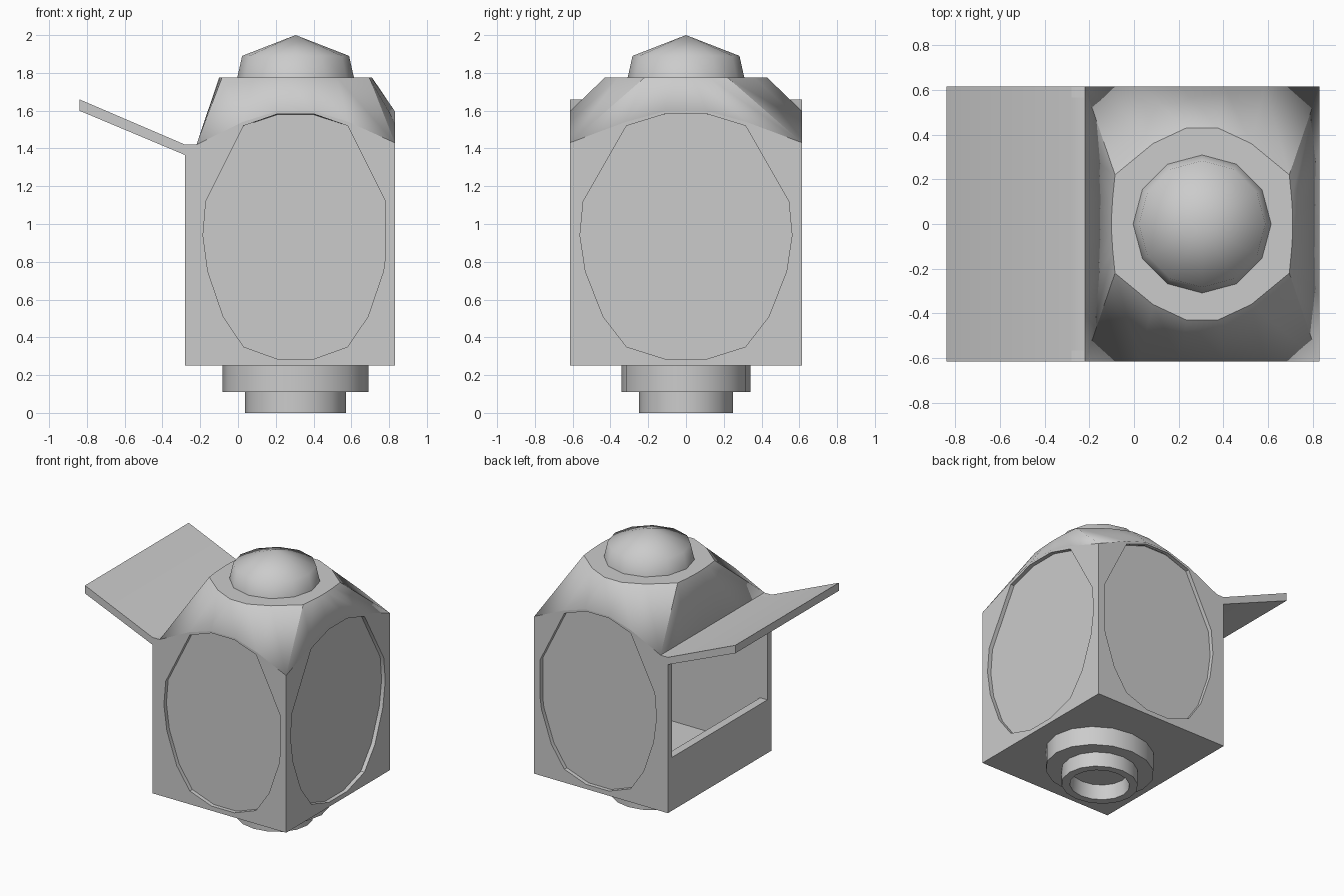
import bpy, bmesh, math

if "Cube" in bpy.data.objects:
    bpy.data.objects.remove(bpy.data.objects["Cube"])

CX = 0.305          # centre axis of roof, dome and base
HY = 0.615          # half depth of the body


def finish(obj, angle):
    bpy.ops.object.select_all(action='DESELECT')
    obj.select_set(True)
    bpy.context.view_layer.objects.active = obj
    bpy.ops.object.shade_smooth_by_angle(angle=math.radians(angle))
    return obj


def mesh_object(name, bm, angle):
    bmesh.ops.recalc_face_normals(bm, faces=bm.faces[:])
    me = bpy.data.meshes.new(name)
    bm.to_mesh(me)
    bm.free()
    obj = bpy.data.objects.new(name, me)
    bpy.context.collection.objects.link(obj)
    return finish(obj, angle)


def plate(name, loops, thickness, loc, turn=0):
    """Upright plate from outline loops (extra loops become holes)."""
    cu = bpy.data.curves.new(name, 'CURVE')
    cu.dimensions, cu.fill_mode, cu.extrude = '2D', 'BOTH', thickness / 2
    for pts in loops:
        sp = cu.splines.new('POLY')
        sp.points.add(len(pts) - 1)
        for p, (x, z) in zip(sp.points, pts):
            p.co = (x, z, 0, 1)
        sp.use_cyclic_u = True
    obj = bpy.data.objects.new(name, cu)
    obj.location = loc
    obj.rotation_euler = (math.pi / 2, 0, turn)
    bpy.context.collection.objects.link(obj)
    bpy.ops.object.select_all(action='DESELECT')
    obj.select_set(True)
    bpy.context.view_layer.objects.active = obj
    bpy.ops.object.convert(target='MESH')
    return finish(bpy.context.object, 30)


def lathe(name, profile, sides, angle, sy=1.0):
    """Revolve (radius, z) points around the centre axis."""
    bm = bmesh.new()
    rings = []
    for r, z in profile:
        n = sides if r > 0 else 1
        rings.append([bm.verts.new((CX + r * math.sin(2 * math.pi * i / sides),
                                    sy * r * math.cos(2 * math.pi * i / sides), z))
                      for i in range(n)])
    for a, b in zip(rings, rings[1:]):
        for i in range(sides):
            j = (i + 1) % sides
            quad = [a[i % len(a)], a[j % len(a)], b[j % len(b)], b[i % len(b)]]
            bm.faces.new(list(dict.fromkeys(quad)))
    return mesh_object(name, bm, angle)


# Oval window outline: right half, mirrored to the left
half = [(0.095, 1.583), (0.275, 1.52), (0.475, 1.12), (0.49, 0.94), (0.465, 0.75),
        (0.383, 0.51), (0.275, 0.35), (0.095, 0.285)]


def oval(cx, k):
    return ([(cx + k * x, z) for x, z in half]
            + [(cx - k * x, z) for x, z in reversed(half)])


# Walls with arched tops and recessed oval panes
long_wall = [(-0.28, 0.25), (0.83, 0.25), (0.83, 1.43), (0.585, 1.54), (0.405, 1.597),
             (0.205, 1.597), (0.025, 1.54), (-0.22, 1.42), (-0.28, 1.42)]
end_wall = [(-HY, 0.25), (HY, 0.25), (HY, 1.43), (0.32, 1.54), (0.11, 1.597),
            (-0.11, 1.597), (-0.32, 1.54), (-HY, 1.43)]
for name, s in (("front", -1), ("back", 1)):
    plate(name + "_wall", [long_wall, oval(CX, 1)], 0.05, (0, s * (HY - 0.025), 0))
    plate(name + "_pane", [oval(CX, 1.005)], 0.02, (0, s * (HY - 0.04), 0))
plate("right_wall", [end_wall, oval(0, 1.145)], 0.05, (0.805, 0, 0), math.pi / 2)
plate("right_pane", [oval(0, 1.15)], 0.02, (0.79, 0, 0), math.pi / 2)

# Floor and the low sill of the open side
plate("floor", [[(-0.28, 0.25), (0.82, 0.25), (0.82, 0.28), (-0.22, 0.28),
                 (-0.22, 0.65), (-0.28, 0.65)]], 2 * HY - 0.002, (0, 0, 0))

# Raised flap with its lintel
plate("flap", [[(-0.84, 1.60), (-0.28, 1.365), (-0.22, 1.365), (-0.22, 1.42),
                (-0.28, 1.42), (-0.84, 1.66)]], 2 * HY, (0, 0, 0))

# Roof: arched rim drawn in to a round flat top
right = [(HY, 1.43), (0.32, 1.54), (0.11, 1.597), (-0.11, 1.597), (-0.32, 1.54)]
front = [(0.83, 1.43), (0.585, 1.54), (0.405, 1.597), (0.205, 1.597), (0.025, 1.54)]
rim = [(0.83, y, z) for y, z in right] + [(x, -HY, z) for x, z in front]
rim += [(-0.22, -y, 1.42) for y, z in right]
rim += [(-0.22, HY, 1.42)] + [(x, HY, z) for x, z in reversed(front[1:])]
side_r = [(0.39, 0.22), (0.40, 0.12), (0.405, 0.04), (0.405, -0.04), (0.40, -0.12)]
side_f = [(0.39, -0.22), (0.22, -0.36), (0.07, -0.43), (-0.07, -0.43), (-0.22, -0.36)]
top = side_r + side_f
top += [(-x, -y) for x, y in top]
bm = bmesh.new()
lo = [bm.verts.new(p) for p in rim]
hi = [bm.verts.new((CX + x, y, 1.775)) for x, y in top]
for i in range(20):
    j = (i + 1) % 20
    bm.faces.new((lo[i], lo[j], hi[j], hi[i]))
bm.faces.new(hi)
roof = mesh_object("roof", bm, 32)
if roof.data.polygons[-1].normal.z < 0:
    roof.data.flip_normals()
sol = roof.modifiers.new("shell", 'SOLIDIFY')
sol.thickness, sol.offset = 0.025, -1

# Dome on top
lathe("dome", [(0, 1.77), (0.31, 1.77), (0.283, 1.89), (0, 2.0)], 12, 60)

# Stepped collar and hollow socket underneath
lathe("collar", [(0, 0.255), (0.387, 0.255), (0.387, 0.11), (0, 0.11)], 16, 40, 0.885)
lathe("socket", [(0.268, 0.12), (0.268, 0.0), (0.21, 0.0), (0.20, 0.12)], 16, 40, 0.93)
